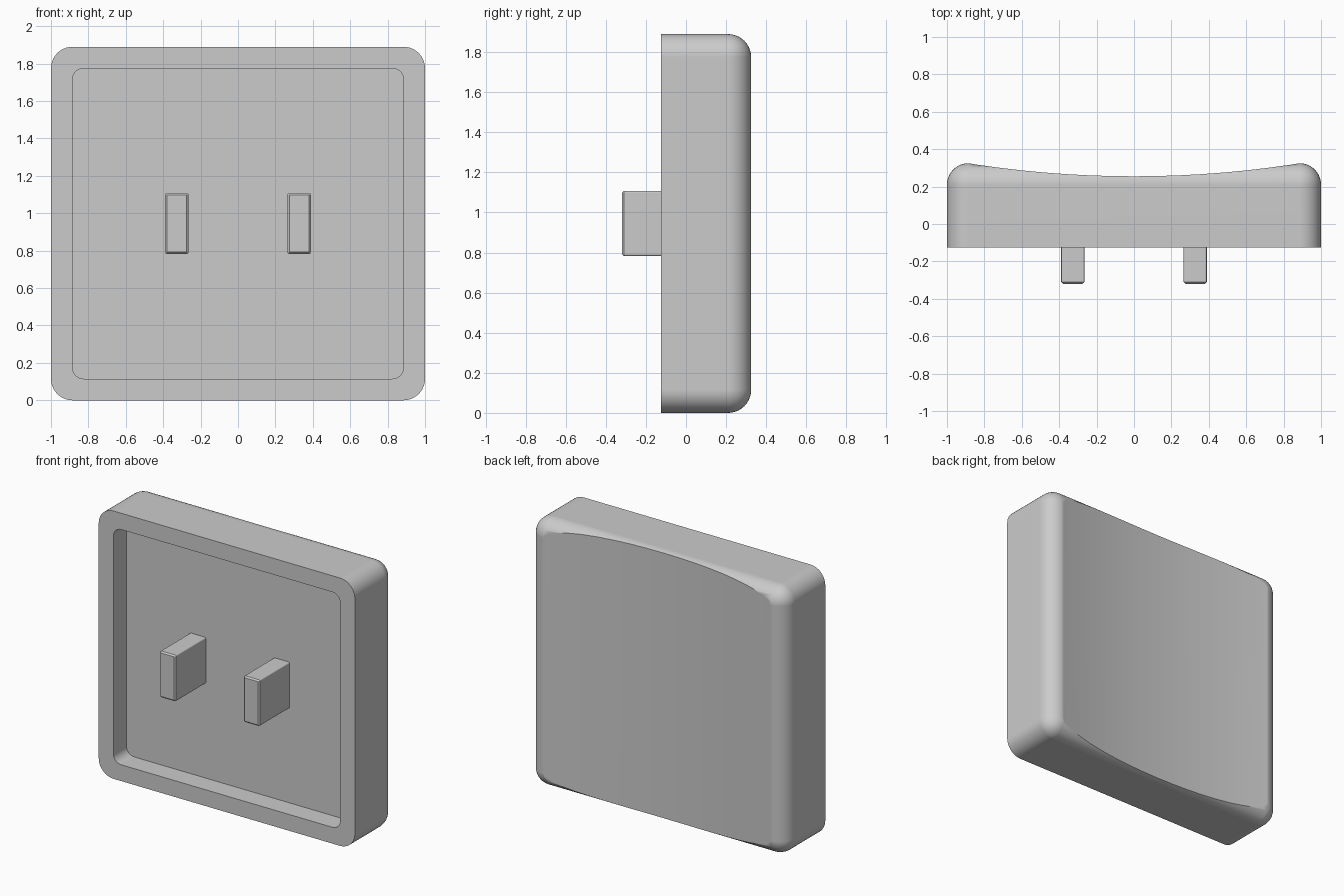
import bpy, bmesh, math

cube = bpy.data.objects.get("Cube")
if cube:
    bpy.data.objects.remove(cube, do_unlink=True)

HEIGHT = 1.89
MID_Z = HEIGHT / 2
FRONT, BACK = -0.125, 0.325
ROUND = 0.115

grey = bpy.data.materials.new("light grey plastic")
grey.use_nodes = True
grey.diffuse_color = (0.6, 0.6, 0.6, 1)
grey.node_tree.nodes["Principled BSDF"].inputs["Base Color"].default_value = (0.6, 0.6, 0.6, 1)


def finish(bm, name):
    bmesh.ops.recalc_face_normals(bm, faces=bm.faces)
    mesh = bpy.data.meshes.new(name)
    bm.to_mesh(mesh)
    bm.free()
    mesh.materials.append(grey)
    obj = bpy.data.objects.new(name, mesh)
    bpy.context.collection.objects.link(obj)
    return obj


def box(x0, x1, y0, y1, z0, z1):
    bm = bmesh.new()
    bmesh.ops.create_cube(bm, size=1)
    for v in bm.verts:
        v.co.x = x1 if v.co.x > 0 else x0
        v.co.y = y1 if v.co.y > 0 else y0
        v.co.z = z1 if v.co.z > 0 else z0
    return bm


def bevel(bm, rule, offset, segments):
    edges = [e for e in bm.edges if rule(*(v.co for v in e.verts))]
    bmesh.ops.bevel(bm, geom=edges, offset=offset, segments=segments,
                    profile=0.5, affect='EDGES', clamp_overlap=True)


def along_y(a, b):
    return abs(a.y - b.y) > 0.01


def smooth(obj, angle):
    bpy.ops.object.select_all(action='DESELECT')
    obj.select_set(True)
    bpy.context.view_layer.objects.active = obj
    bpy.ops.object.shade_smooth_by_angle(angle=math.radians(angle))
    normals = obj.modifiers.new("even_normals", 'WEIGHTED_NORMAL')
    normals.keep_sharp = True


def cut(obj, cutter):
    mod = obj.modifiers.new("cut", 'BOOLEAN')
    mod.operation, mod.solver, mod.object = 'DIFFERENCE', 'EXACT', cutter
    bpy.context.view_layer.objects.active = obj
    bpy.ops.object.modifier_apply(modifier=mod.name)
    bpy.data.objects.remove(cutter, do_unlink=True)


# Shell: block rounded everywhere except around its open front
bm = box(-1, 1, FRONT, BACK, 0, HEIGHT)
bevel(bm, lambda a, b: max(a.y, b.y) > 0, ROUND, 10)
shell = finish(bm, "cap_shell")

# Shallow cylindrical dish along the back
DIP, HALF_CHORD = 0.255, 0.89
sag = BACK - DIP
radius = (HALF_CHORD ** 2 + sag ** 2) / (2 * sag)
bm = bmesh.new()
steps = 20
xs = [-1.2 + 2.4 * i / steps for i in range(steps + 1)]
outline = [(x, DIP + radius - math.sqrt(radius ** 2 - x * x)) for x in xs]
outline += [(1.2, 1), (-1.2, 1)]
face = bm.faces.new([bm.verts.new((x, y, -0.2)) for x, y in outline])
ext = bmesh.ops.extrude_face_region(bm, geom=[face])
bmesh.ops.translate(bm, vec=(0, 0, HEIGHT + 0.4),
                    verts=[g for g in ext["geom"] if isinstance(g, bmesh.types.BMVert)])
cut(shell, finish(bm, "dish_cutter"))

# Recessed front with rounded corners
bm = box(-0.885, 0.885, -0.4, 0.02, 0.115, HEIGHT - 0.115)
bevel(bm, along_y, 0.06, 6)
cut(shell, finish(bm, "recess_cutter"))
smooth(shell, 30)

# Two mounting prongs with chamfered tips
TIP = -0.32
for side, name in ((-1, "right_prong"), (1, "left_prong")):
    x = side * 0.327
    bm = box(x - 0.062, x + 0.062, TIP, 0.04, MID_Z - 0.163, MID_Z + 0.163)
    bevel(bm, along_y, 0.01, 3)
    bevel(bm, lambda a, b: max(a.y, b.y) < TIP + 0.001, 0.022, 1)
    smooth(finish(bm, name), 35)
